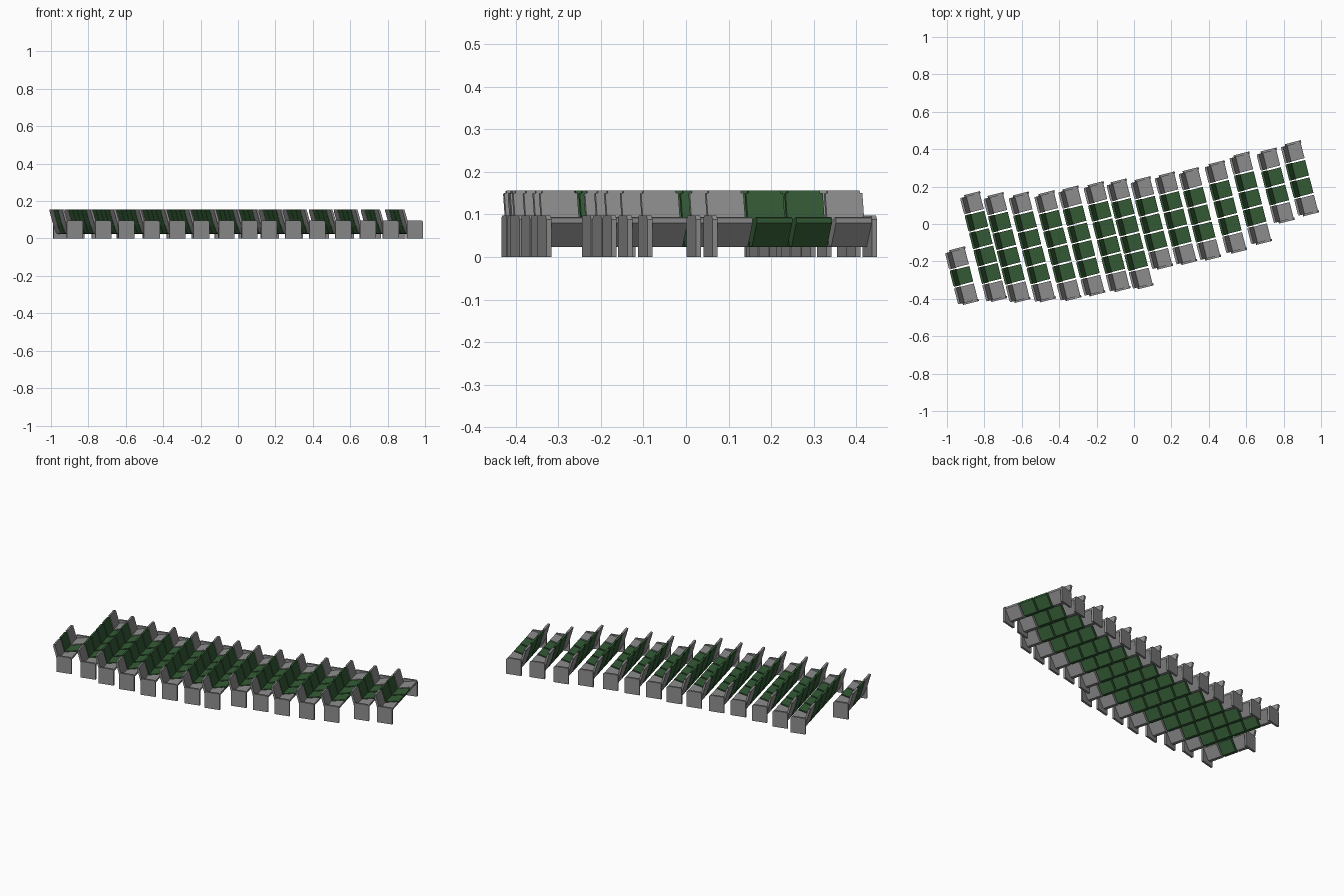
import bpy, bmesh, math
from mathutils import Matrix, Vector

if "Cube" in bpy.data.objects:
    bpy.data.objects.remove(bpy.data.objects["Cube"])

def material(name, col):
    m = bpy.data.materials.new(name)
    m.diffuse_color = (*col, 1)
    m.use_nodes = True
    m.node_tree.nodes["Principled BSDF"].inputs["Base Color"].default_value = m.diffuse_color
    return m

GREY = material("grey", (0.27, 0.27, 0.27))
GREEN = material("dark green", (0.034, 0.105, 0.036))
ANGLE = math.radians(14.3)   # rows are turned by this much
PITCH = 0.096                # seat spacing inside a row

def extrude(name, pts, w0, w1, mat, axis="side", bevel=0.0):
    """Extrude a closed profile. side: (forward, z) along the row; front: kept for slabs."""
    bm = bmesh.new()
    a = [bm.verts.new((f, w0, z)) for f, z in pts]
    b = [bm.verts.new((f, w1, z)) for f, z in pts]
    bm.faces.new(a)
    bm.faces.new(b[::-1])
    n = len(pts)
    for i in range(n):
        bm.faces.new((a[i], b[i], b[(i + 1) % n], a[(i + 1) % n]))
    if bevel:
        # round the corners at the two ends of the slab
        ed = [e for e in bm.edges if abs(e.verts[0].co.y - e.verts[1].co.y) < 1e-6
              and (e.calc_length() < 0.02)]
        bmesh.ops.bevel(bm, geom=ed, offset=bevel, segments=2, affect="EDGES")
    bmesh.ops.recalc_face_normals(bm, faces=bm.faces)
    me = bpy.data.meshes.new(name)
    bm.to_mesh(me)
    bm.free()
    me.materials.append(mat)
    return me

# Side profiles in (forward, height)
back = [(-0.022, 0.062), (-0.036, 0.066), (-0.061, 0.154), (-0.049, 0.156)]
cushion = [(-0.036, 0.066), (-0.020, 0.026), (0.002, 0.024), (0.048, 0.080),
           (0.048, 0.091), (0.040, 0.094), (-0.026, 0.078)]
panel = [(-0.036, 0), (0.052, 0), (0.052, 0.088), (0.044, 0.097), (-0.030, 0.097), (-0.036, 0.09)]
meshes = {}
for label, mat in (("grey", GREY), ("green", GREEN)):
    meshes[label] = (extrude(label + "_back", back, -0.045, 0.045, mat, bevel=0.006),
                     extrude(label + "_cushion", cushion, -0.043, 0.043, mat))
panel_mesh = extrude("end_panel", panel, -0.006, 0.006, GREY)

def place(name, mesh, p):
    ob = bpy.data.objects.new(name, mesh)
    bpy.context.collection.objects.link(ob)
    ob.matrix_world = Matrix.Translation((p.x, p.y, 0)) @ Matrix.Rotation(ANGLE, 4, "Z")

# Each row: centre of its rearmost (+y) seat and number of seats
rows = [(-.94, -.185, 3), (-.86, .11, 6), (-.735, .105, 6), (-.60, .108, 6), (-.463, .115, 6),
        (-.335, .14, 6), (-.20, .163, 6), (-.077, .178, 6), (.051, .19, 5), (.18, .215, 5),
        (.308, .238, 5), (.447, .275, 5), (.58, .322, 5), (.725, .343, 4), (.855, .382, 4)]
across = Vector((-math.sin(ANGLE), math.cos(ANGLE)))
for r, (x, y, n) in enumerate(rows, 1):
    for s in range(n):
        p = Vector((x, y)) - across * PITCH * s
        end = s in (0, n - 1)
        bm_, cm_ = meshes["grey" if end else "green"]
        place(f"seat_back_{r}_{s}", bm_, p)
        place(f"seat_cushion_{r}_{s}", cm_, p)
        if end:   # outer side panel
            side = 1 if s == 0 else -1
            place(f"end_panel_{r}_{s}", panel_mesh, p + across * side * 0.049)
